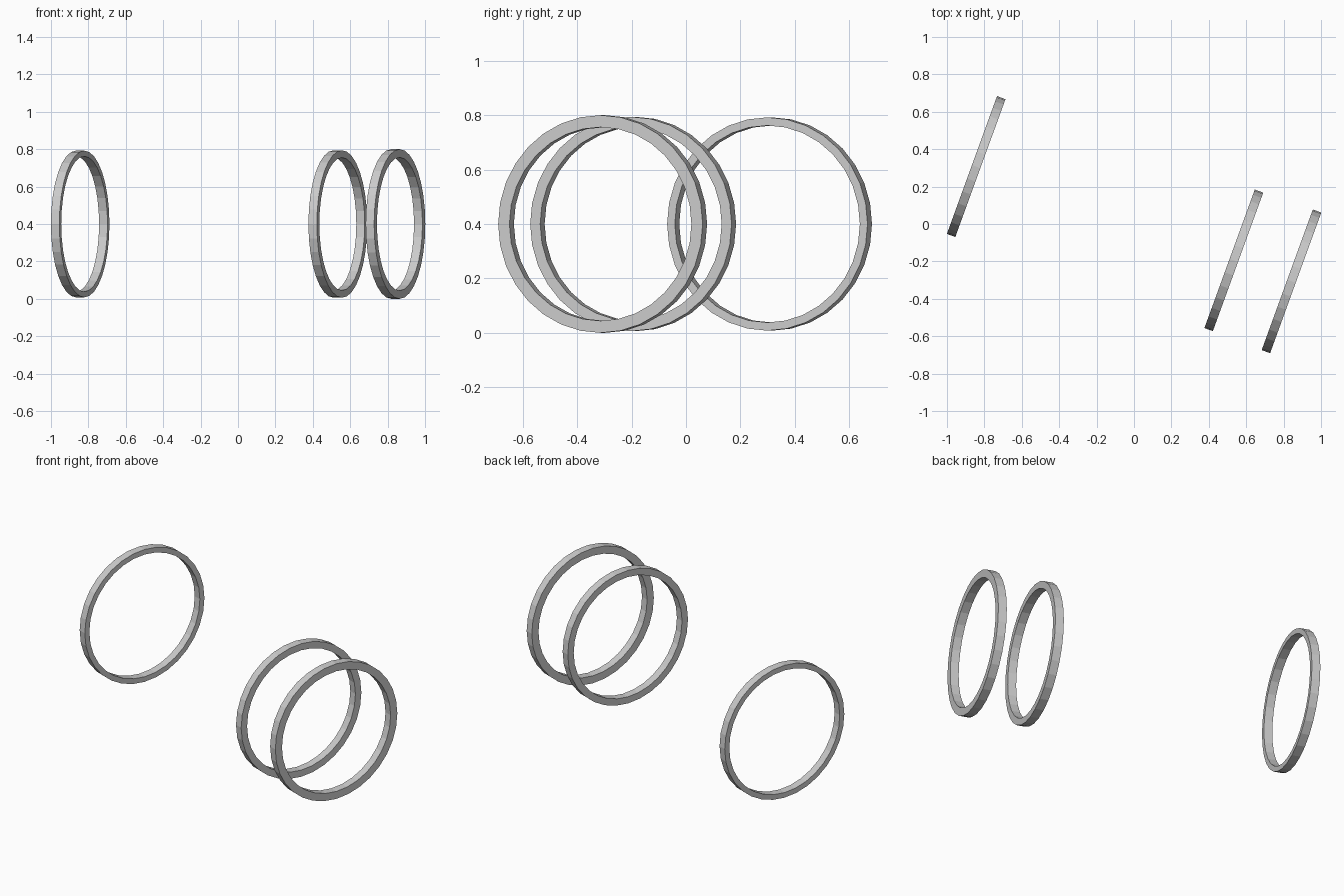
import bpy, bmesh
from math import cos, sin, pi, radians

if "Cube" in bpy.data.objects:
    bpy.data.objects.remove(bpy.data.objects["Cube"])

SIDES = 32
YAW = radians(-20)      # heading of the shared axle
WIDTH = 0.048
HEIGHT = 0.40           # axle height


def ring(name, offset, outer, inner):
    """Flat-faced band around the axle, offset along it."""
    bm = bmesh.new()
    h = WIDTH / 2
    section = [(-h, outer), (h, outer), (h, inner), (-h, inner)]
    loops = []
    for i in range(SIDES):
        a = 2 * pi * i / SIDES
        loops.append([bm.verts.new((x, r * cos(a), r * sin(a))) for x, r in section])
    for i in range(SIDES):
        p, q = loops[i], loops[(i + 1) % SIDES]
        for k in range(4):
            n = (k + 1) % 4
            bm.faces.new((p[k], p[n], q[n], q[k]))
    bmesh.ops.recalc_face_normals(bm, faces=bm.faces)
    mesh = bpy.data.meshes.new(name)
    bm.to_mesh(mesh)
    bm.free()
    ob = bpy.data.objects.new(name, mesh)
    ob.location = (offset * cos(YAW), offset * sin(YAW), HEIGHT)
    ob.rotation_euler = (0, 0, YAW)
    bpy.context.collection.objects.link(ob)


# Three coaxial rings, each slightly different in thickness
ring("left_ring", -0.898, 0.392, 0.362)
ring("middle_ring", 0.568, 0.394, 0.355)
ring("right_ring", 0.896, 0.400, 0.356)
